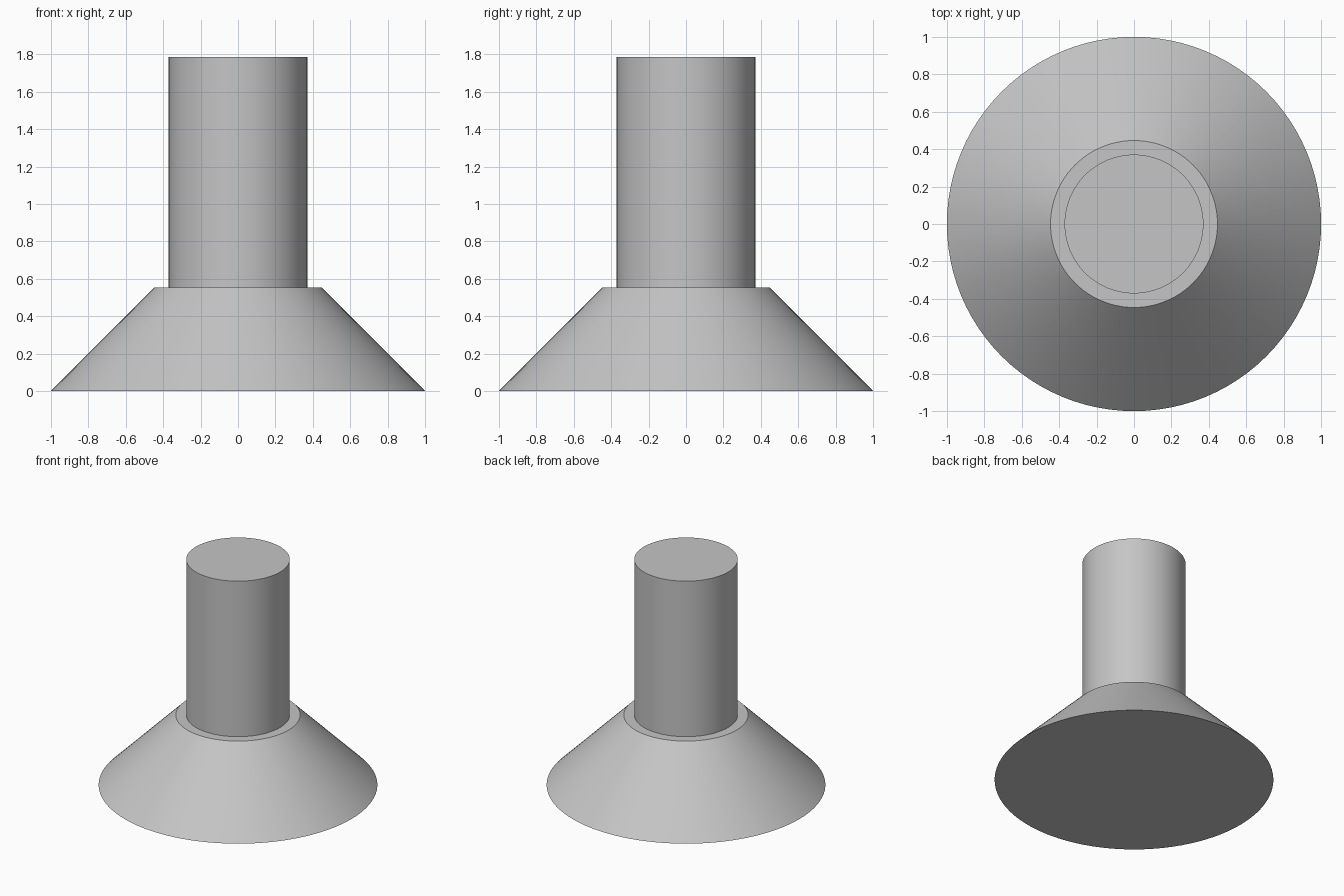
import bpy
import bmesh
import math

cube = bpy.data.objects.get("Cube")
if cube:
    bpy.data.objects.remove(cube, do_unlink=True)

SIDES = 96
GREY = (0.56, 0.56, 0.56, 1.0)

metal = bpy.data.materials.new("light_grey")
metal.use_nodes = True
metal.diffuse_color = GREY
metal.node_tree.nodes["Principled BSDF"].inputs["Base Color"].default_value = GREY


def revolve(name, profile):
    """Spin a closed (radius, height) profile around the z axis."""
    bm = bmesh.new()
    verts = [bm.verts.new((r, 0, z)) for r, z in profile]
    edges = [bm.edges.new(pair) for pair in zip(verts, verts[1:])]
    bmesh.ops.spin(bm, geom=verts + edges, cent=(0, 0, 0), axis=(0, 0, 1),
                   angle=math.tau, steps=SIDES, use_duplicate=False)
    bmesh.ops.remove_doubles(bm, verts=bm.verts, dist=0.0001)
    bmesh.ops.recalc_face_normals(bm, faces=bm.faces)
    mesh = bpy.data.meshes.new(name)
    bm.to_mesh(mesh)
    bm.free()
    mesh.materials.append(metal)
    obj = bpy.data.objects.new(name, mesh)
    bpy.context.collection.objects.link(obj)
    bpy.ops.object.select_all(action="DESELECT")
    obj.select_set(True)
    bpy.context.view_layer.objects.active = obj
    bpy.ops.object.shade_smooth_by_angle(angle=math.radians(30))
    return obj


# Countersunk head and shaft, one solid stepped profile
revolve("countersunk_head_and_shaft", [
    (0, 0), (1.0, 0), (0.446, 0.554), (0.371, 0.554), (0.371, 1.785), (0, 1.785),
])
